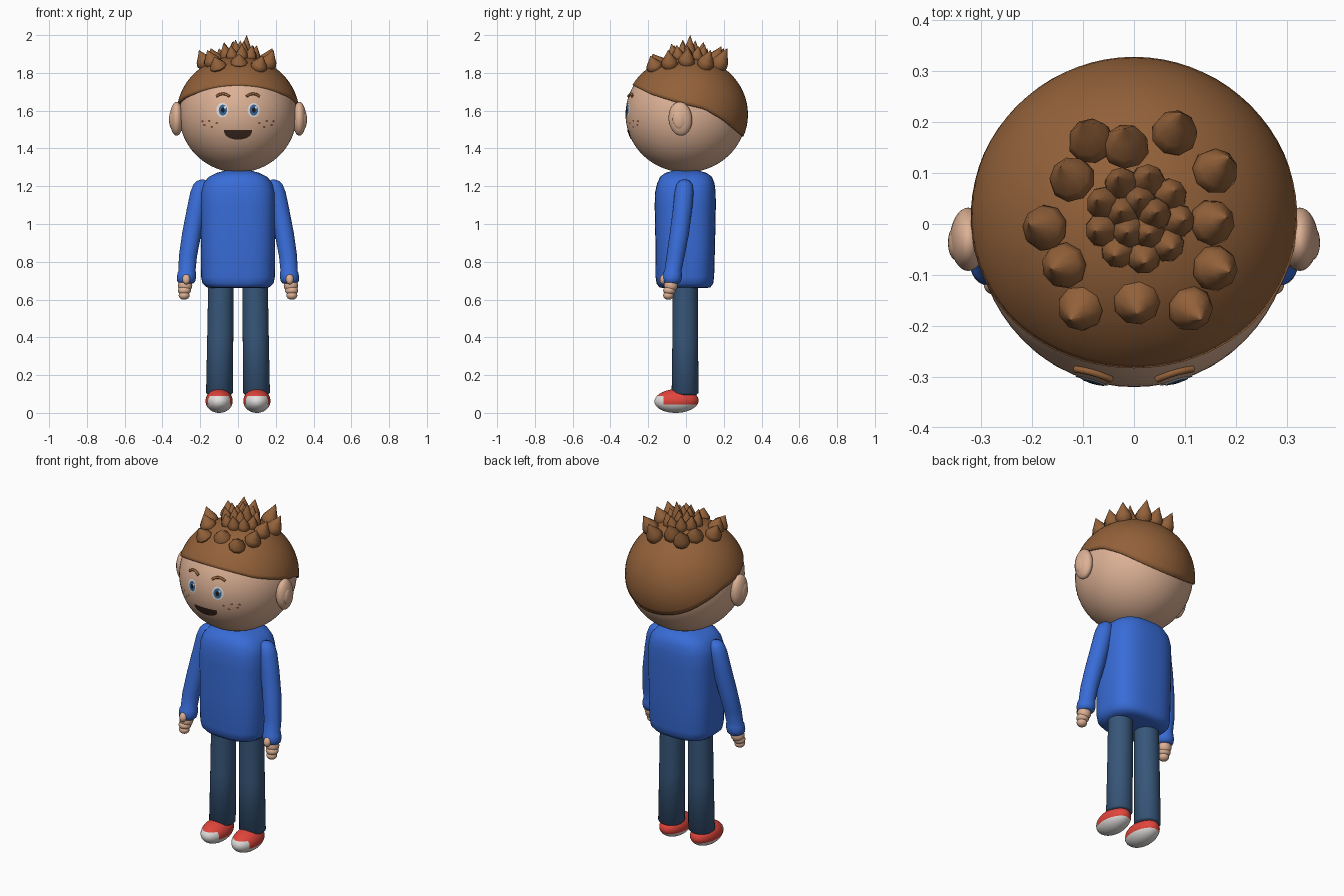
import bpy, bmesh, math, random
from mathutils import Vector, Matrix

random.seed(4)
cube = bpy.data.objects.get("Cube")
if cube:
    bpy.data.objects.remove(cube)


def material(name, r, g, b):
    m = bpy.data.materials.new(name)
    m.use_nodes = True
    m.diffuse_color = (r, g, b, 1)
    node = m.node_tree.nodes["Principled BSDF"]
    node.inputs["Base Color"].default_value = (r, g, b, 1)
    node.inputs["Roughness"].default_value = 0.7
    return m


SKIN = material("skin", 0.72, 0.44, 0.30)
HAIR = material("brown hair", 0.29, 0.12, 0.042)
SWEATER = material("blue sweater", 0.04, 0.15, 0.68)
JEANS = material("denim", 0.038, 0.092, 0.19)
RED = material("red shoe", 0.75, 0.06, 0.045)
WHITE = material("white", 0.76, 0.74, 0.72)
IRIS = material("blue iris", 0.04, 0.13, 0.30)
PUPIL = material("black pupil", 0.01, 0.01, 0.012)
MOUTH = material("dark mouth", 0.045, 0.022, 0.014)
FRECKLE = material("freckle brown", 0.25, 0.09, 0.04)

HEAD = Vector((0, 0, 1.58))
HEAD_R = Vector((0.311, 0.32, 0.307))
HAIR_R = Vector((0.325, 0.328, 0.31))


def finish(name, bm, *mats, angle=40):
    bmesh.ops.recalc_face_normals(bm, faces=bm.faces)
    mesh = bpy.data.meshes.new(name)
    bm.to_mesh(mesh)
    bm.free()
    ob = bpy.data.objects.new(name, mesh)
    bpy.context.collection.objects.link(ob)
    for m in mats:
        mesh.materials.append(m)
    bpy.ops.object.select_all(action='DESELECT')
    ob.select_set(True)
    bpy.context.view_layer.objects.active = ob
    bpy.ops.object.shade_smooth_by_angle(angle=math.radians(angle))
    return ob


def add_ball(bm, centre, radii, tilt=0, u=32, v=18):
    mat = (Matrix.Translation(centre) @ Matrix.Rotation(tilt, 4, 'X')
           @ Matrix.Diagonal((*radii, 1)))
    bmesh.ops.create_uvsphere(bm, u_segments=u, v_segments=v, radius=1, matrix=mat)


def add_loft(bm, rings, n=32, power=1.0, matrix=Matrix()):
    """Skin rings of (z, x, y, radius x, radius y); power under 1 squares them."""
    loops = []
    for z, x, y, rx, ry in rings:
        loop = []
        for i in range(n):
            c, s = math.cos(math.tau * i / n), math.sin(math.tau * i / n)
            p = Vector((x + rx * math.copysign(abs(c) ** power, c),
                        y + ry * math.copysign(abs(s) ** power, s), z))
            loop.append(bm.verts.new(matrix @ p))
        loops.append(loop)
    for a, b in zip(loops, loops[1:]):
        for i in range(n):
            j = (i + 1) % n
            bm.faces.new((a[i], a[j], b[j], b[i]))
    bm.faces.new(loops[0])
    bm.faces.new(loops[-1])


# Head
bm = bmesh.new()
add_ball(bm, HEAD, HEAD_R, u=64, v=40)
finish("head", bm, SKIN)

# Hair cap, cut along a hairline that falls towards the back
HAIRLINE = [(-0.4, 1.75), (-0.29, 1.74), (-0.19, 1.69), (-0.03, 1.64),
            (0.1, 1.61), (0.2, 1.55), (0.3, 1.465), (0.4, 1.38)]


def hairline(y):
    for (y0, z0), (y1, z1) in zip(HAIRLINE, HAIRLINE[1:]):
        if y <= y1:
            return z0 + (z1 - z0) * (y - y0) / (y1 - y0)


def hair_point(polar, a):
    return HEAD + Vector((HAIR_R.x * math.sin(polar) * math.cos(a),
                          HAIR_R.y * math.sin(polar) * math.sin(a),
                          HAIR_R.z * math.cos(polar)))


bm = bmesh.new()
N, ROWS = 72, 20
columns = []
for j in range(N):
    a = math.tau * j / N
    lo, hi = 0.0, 2.4
    for _ in range(24):
        mid = (lo + hi) / 2
        p = hair_point(mid, a)
        lo, hi = (mid, hi) if p.z > hairline(p.y) else (lo, mid)
    columns.append([bm.verts.new(hair_point(lo * i / ROWS, a)) for i in range(1, ROWS + 1)])
crown = bm.verts.new(hair_point(0, 0))
for j in range(N):
    a, b = columns[j], columns[(j + 1) % N]
    bm.faces.new((crown, a[0], b[0]))
    for i in range(ROWS - 1):
        bm.faces.new((a[i], a[i + 1], b[i + 1], b[i]))
cap = finish("hair_cap", bm, HAIR)
shell = cap.modifiers.new("thickness", 'SOLIDIFY')
shell.thickness = 0.02
shell.offset = -1

# Hair spikes: an outer scatter leaning outwards and a dense tuft in the middle
bm = bmesh.new()


def add_spike(x, y, tip, r):
    k = 1 - (x / HAIR_R.x) ** 2 - (y / HAIR_R.y) ** 2
    base = Vector((x, y, HEAD.z + HAIR_R.z * math.sqrt(k) - 0.015))
    axis = Vector(tip) - base
    turn = axis.to_track_quat('Z', 'Y').to_matrix().to_4x4()
    h = axis.length
    shape = [(0, 0.75), (0.2, 1), (0.42, 0.88), (0.7, 0.45), (1, 0.02)]
    add_loft(bm, [(h * t, 0, 0, r * w, r * w) for t, w in shape], n=9,
             matrix=Matrix.Translation(base) @ turn)


OUTER = [(-0.08, 0.15, 1.93), (-0.015, 0.14, 1.94), (0.075, 0.165, 1.93),
         (0.15, 0.095, 1.92), (-0.115, 0.08, 1.93), (-0.165, -0.01, 1.92),
         (0.145, 0.0, 1.93), (-0.13, -0.08, 1.92), (0.15, -0.085, 1.92),
         (-0.1, -0.16, 1.885), (0.005, -0.15, 1.90), (0.105, -0.16, 1.89)]
for x, y, top in OUTER:
    add_spike(x, y, (x * 1.25, y * 1.25 + 0.012, top), 0.046)
for count, ring, top in ((5, 0.03, 1.975), (9, 0.072, 1.95)):
    for i in range(count):
        a = math.tau * i / count + ring * 9
        x, y = ring * math.cos(a), ring * math.sin(a)
        lift = 0.025 if i == 0 and count == 5 else random.uniform(-0.01, 0.015)
        add_spike(x + 0.01, y + 0.01, (x * 1.25 + 0.01, y * 1.25 + 0.012, top + lift), 0.034)
finish("hair_spikes", bm, HAIR, angle=50)


# Face details wrapped onto the head
def on_face(x, z, lift):
    k = 1 - (x / HEAD_R.x) ** 2 - ((z - HEAD.z) / HEAD_R.z) ** 2
    return Vector((x, -HEAD_R.y * math.sqrt(k) - lift, z))


def add_patch(bm, outline, cx, cz, lift):
    n = len(outline)
    centre = bm.verts.new(on_face(cx, cz, lift))
    rings = [[bm.verts.new(on_face(cx + x * t, cz + z * t, lift)) for x, z in outline]
             for t in (0.34, 0.67, 1)]
    for i in range(n):
        j = (i + 1) % n
        bm.faces.new((centre, rings[0][i], rings[0][j]))
        for a, b in zip(rings, rings[1:]):
            bm.faces.new((a[i], b[i], b[j], a[j]))


def oval(rx, rz, n=24):
    return [(rx * math.cos(math.tau * i / n), rz * math.sin(math.tau * i / n)) for i in range(n)]


for side, s in (("right", -1), ("left", 1)):
    gaze = 0.082 * s + 0.002
    for part, x, z, rx, rz, lift, mat in (
            ("eye_white", 0.083 * s, 1.603, 0.032, 0.038, 0.002, WHITE),
            ("iris", gaze, 1.603, 0.022, 0.029, 0.004, IRIS),
            ("pupil", gaze, 1.603, 0.010, 0.014, 0.005, PUPIL),
            ("eye_glint", gaze + 0.011, 1.617, 0.006, 0.007, 0.006, WHITE)):
        bm = bmesh.new()
        add_patch(bm, oval(rx, rz), x, z, lift)
        finish(f"{side}_{part}", bm, mat)

    # Freckles
    bm = bmesh.new()
    for dx, dz in ((-0.035, 0.004), (-0.01, -0.016), (0.005, 0.016), (0.03, -0.006), (0.04, 0.014)):
        add_patch(bm, oval(0.007, 0.006, 10), s * (0.148 + dx), 1.53 + dz, 0.002)
    finish(f"{side}_freckles", bm, FRECKLE)

    # Eyebrow
    curve = bpy.data.curves.new(f"{side}_eyebrow", 'CURVE')
    curve.dimensions = '3D'
    curve.bevel_depth = 0.007
    curve.use_fill_caps = True
    line = curve.splines.new('POLY')
    line.points.add(8)
    for i, p in enumerate(line.points):
        t = i / 4 - 1
        p.co = (*on_face(s * (0.08 + 0.035 * t), 1.689 - 0.014 * t * t, 0.004), 1)
    curve.materials.append(HAIR)
    bpy.context.collection.objects.link(bpy.data.objects.new(f"{side}_eyebrow", curve))

    # Ear with a raised inner bowl
    bm = bmesh.new()
    add_ball(bm, (s * 0.325, -0.03, 1.557), (0.036, 0.062, 0.09), tilt=0.08)
    add_ball(bm, (s * 0.349, -0.037, 1.553), (0.016, 0.034, 0.05), tilt=0.08)
    finish(f"{side}_ear", bm, SKIN)

    # Sleeve with cuff
    bm = bmesh.new()
    path = [(0.685, 0.274, -0.074, 0.036), (0.695, 0.274, -0.074, 0.047),
            (0.715, 0.273, -0.073, 0.051), (0.742, 0.271, -0.071, 0.049),
            (0.752, 0.270, -0.069, 0.045), (0.83, 0.265, -0.055, 0.048),
            (0.95, 0.245, -0.035, 0.051), (1.08, 0.22, -0.018, 0.051),
            (1.17, 0.202, -0.01, 0.050), (1.21, 0.194, -0.008, 0.042),
            (1.228, 0.19, -0.008, 0.028), (1.235, 0.188, -0.008, 0.008)]
    add_loft(bm, [(z, s * x, y, r, r) for z, x, y, r in path], n=24)
    finish(f"{side}_sleeve", bm, SWEATER, angle=60)

    # Hand: palm, curled fingers and thumb
    bm = bmesh.new()
    add_ball(bm, (s * 0.28, -0.08, 0.675), (0.038, 0.036, 0.038), u=20, v=12)
    add_ball(bm, (s * 0.284, -0.088, 0.648), (0.035, 0.033, 0.025), u=20, v=12)
    add_ball(bm, (s * 0.285, -0.093, 0.622), (0.029, 0.028, 0.023), u=20, v=12)
    add_ball(bm, (s * 0.274, -0.118, 0.708), (0.021, 0.02, 0.028), tilt=-0.3, u=20, v=12)
    finish(f"{side}_hand", bm, SKIN)

    # Trouser leg
    bm = bmesh.new()
    add_loft(bm, [(0.095, s * 0.098, -0.005, 0.06, 0.06), (0.105, s * 0.098, -0.005, 0.071, 0.071),
                  (0.4, s * 0.094, -0.004, 0.069, 0.068), (0.72, s * 0.09, -0.004, 0.067, 0.066)])
    finish(f"{side}_trouser_leg", bm, JEANS, angle=50)

    # Shoe: red upper, white sole and toe cap
    bm = bmesh.new()
    add_ball(bm, (s * 0.1, -0.05, 0.063), (0.072, 0.117, 0.063), tilt=0.03, u=40, v=24)
    for co, no in (((0, 0, 0.045), (0, 0, 1)), ((0, 0, 0.09), (0, 0, 1)), ((0, -0.118, 0), (0, 1, 0))):
        bmesh.ops.bisect_plane(bm, geom=bm.verts[:] + bm.edges[:] + bm.faces[:],
                               plane_co=co, plane_no=no)
    for f in bm.faces:
        c = f.calc_center_median()
        f.material_index = int(c.z < 0.045 or (c.y < -0.118 and c.z < 0.09))
    finish(f"{side}_shoe", bm, RED, WHITE)

# Mouth: open smile, flat on top
bm = bmesh.new()
smile = [(0.074 * math.cos(math.pi * i / 16), 0.022 - 0.05 * math.sin(math.pi * i / 16) ** 0.8)
         for i in range(17)]
smile += [(-0.074 + 0.148 * i / 8, 0.022) for i in range(1, 8)]
add_patch(bm, smile, 0, 1.475, 0.003)
finish("mouth", bm, MOUTH)

# Sweater body
bm = bmesh.new()
add_loft(bm, [(0.66, 0, -0.006, 0.13, 0.11), (0.665, 0, -0.006, 0.165, 0.135),
              (0.685, 0, -0.006, 0.188, 0.15), (0.72, 0, -0.006, 0.195, 0.155),
              (0.9, 0, -0.004, 0.197, 0.158), (1.1, 0, -0.004, 0.199, 0.162),
              (1.17, 0, -0.003, 0.196, 0.16), (1.215, 0, -0.001, 0.183, 0.152),
              (1.25, 0, 0, 0.155, 0.137), (1.27, 0, 0, 0.115, 0.11),
              (1.285, 0, 0, 0.06, 0.06)], n=48, power=0.72)
finish("sweater_body", bm, SWEATER, angle=60)
